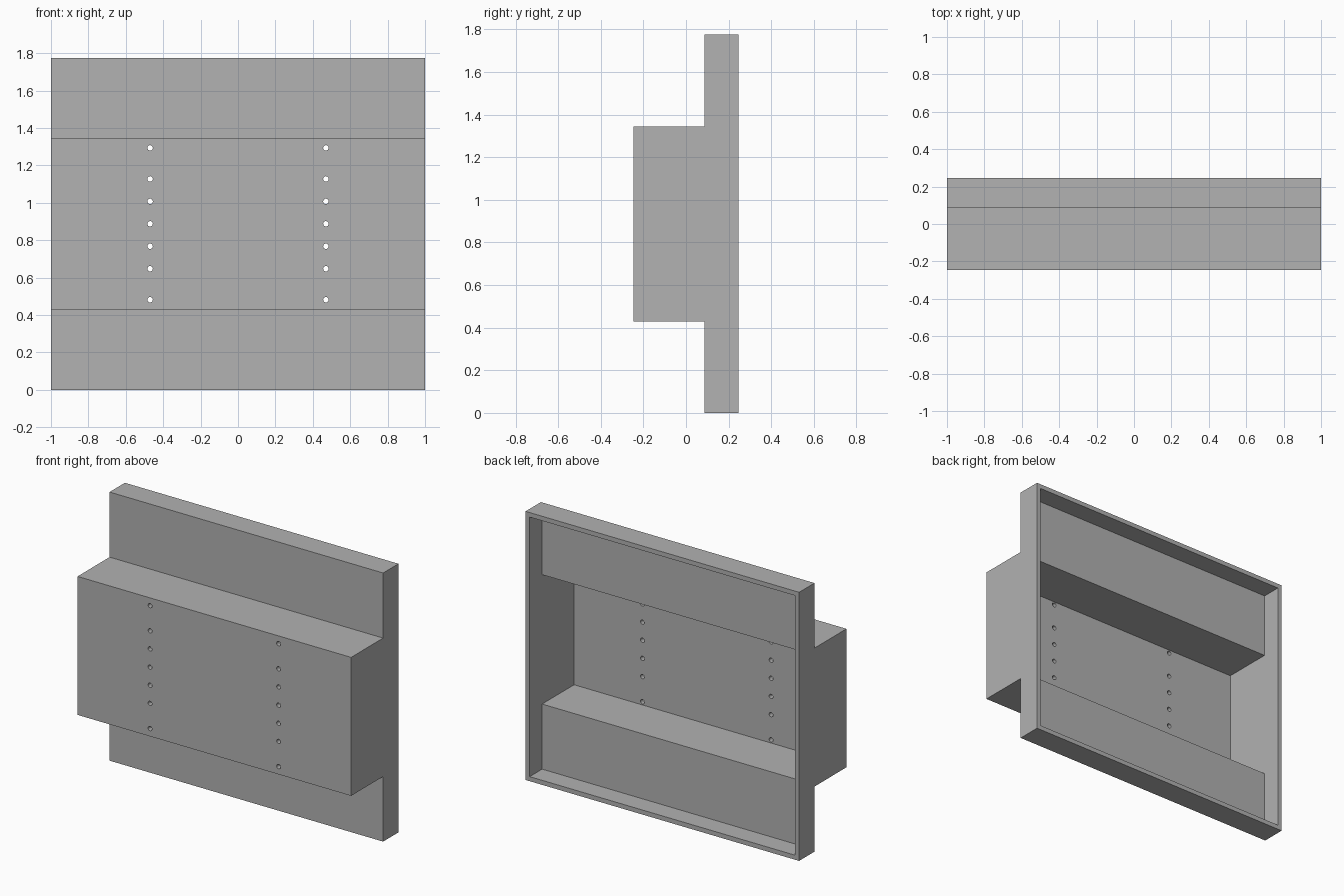
import bpy, bmesh, math
from mathutils import Matrix

cube = bpy.data.objects.get("Cube")
if cube:
    bpy.data.objects.remove(cube, do_unlink=True)

WIDTH, HEIGHT = 2.0, 1.775
FRONT, STEP, BACK = -0.247, 0.087, 0.247
BOX_LOW, BOX_HIGH = 0.43, 1.345
WALL = 0.03

grey = bpy.data.materials.new("grey")
grey.use_nodes = True
colour = (0.445, 0.445, 0.445, 1)
grey.diffuse_color = colour
grey.node_tree.nodes["Principled BSDF"].inputs["Base Color"].default_value = colour


def add_object(name, bm):
    bmesh.ops.recalc_face_normals(bm, faces=bm.faces)
    mesh = bpy.data.meshes.new(name)
    bm.to_mesh(mesh)
    bm.free()
    mesh.materials.append(grey)
    obj = bpy.data.objects.new(name, mesh)
    bpy.context.collection.objects.link(obj)
    return obj


def stepped_block(name, inset, back):
    """Side profile of flange plus projecting box, extruded across the width."""
    i = inset
    profile = [(back, i), (STEP + i, i), (STEP + i, BOX_LOW + i), (FRONT + i, BOX_LOW + i),
               (FRONT + i, BOX_HIGH - i), (STEP + i, BOX_HIGH - i),
               (STEP + i, HEIGHT - i), (back, HEIGHT - i)]
    half = WIDTH / 2 - i
    bm = bmesh.new()
    face = bm.faces.new([bm.verts.new((-half, y, z)) for y, z in profile])
    result = bmesh.ops.extrude_face_region(bm, geom=[face])
    moved = [v for v in result["geom"] if isinstance(v, bmesh.types.BMVert)]
    bmesh.ops.translate(bm, verts=moved, vec=(2 * half, 0, 0))
    return add_object(name, bm)


def cut(target, cutter):
    cutter.hide_render = True
    mod = target.modifiers.new("cut", "BOOLEAN")
    mod.operation = "DIFFERENCE"
    mod.solver = "EXACT"
    mod.object = cutter
    bpy.context.view_layer.objects.active = target
    bpy.ops.object.modifier_apply(modifier=mod.name)
    bpy.data.objects.remove(cutter, do_unlink=True)


# Housing shell, open at the back
housing = stepped_block("housing", 0, BACK)
cut(housing, stepped_block("cavity_cutter", WALL, BACK + 0.1))

# Two columns of round holes through the front panel
bm = bmesh.new()
for x in (-0.47, 0.47):
    for offset in (-0.406, -0.24, -0.12, 0, 0.12, 0.24, 0.406):
        place = Matrix.Translation((x, FRONT + WALL / 2, HEIGHT / 2 + offset))
        bmesh.ops.create_cone(bm, cap_ends=True, segments=24, radius1=0.0145, radius2=0.0145,
                              depth=3 * WALL, matrix=place @ Matrix.Rotation(math.pi / 2, 4, "X"))
cut(housing, add_object("hole_cutter", bm))

# Smooth hole walls, crisp panel edges
bpy.ops.object.select_all(action="DESELECT")
housing.select_set(True)
bpy.context.view_layer.objects.active = housing
bpy.ops.object.shade_smooth_by_angle(angle=math.radians(30))
